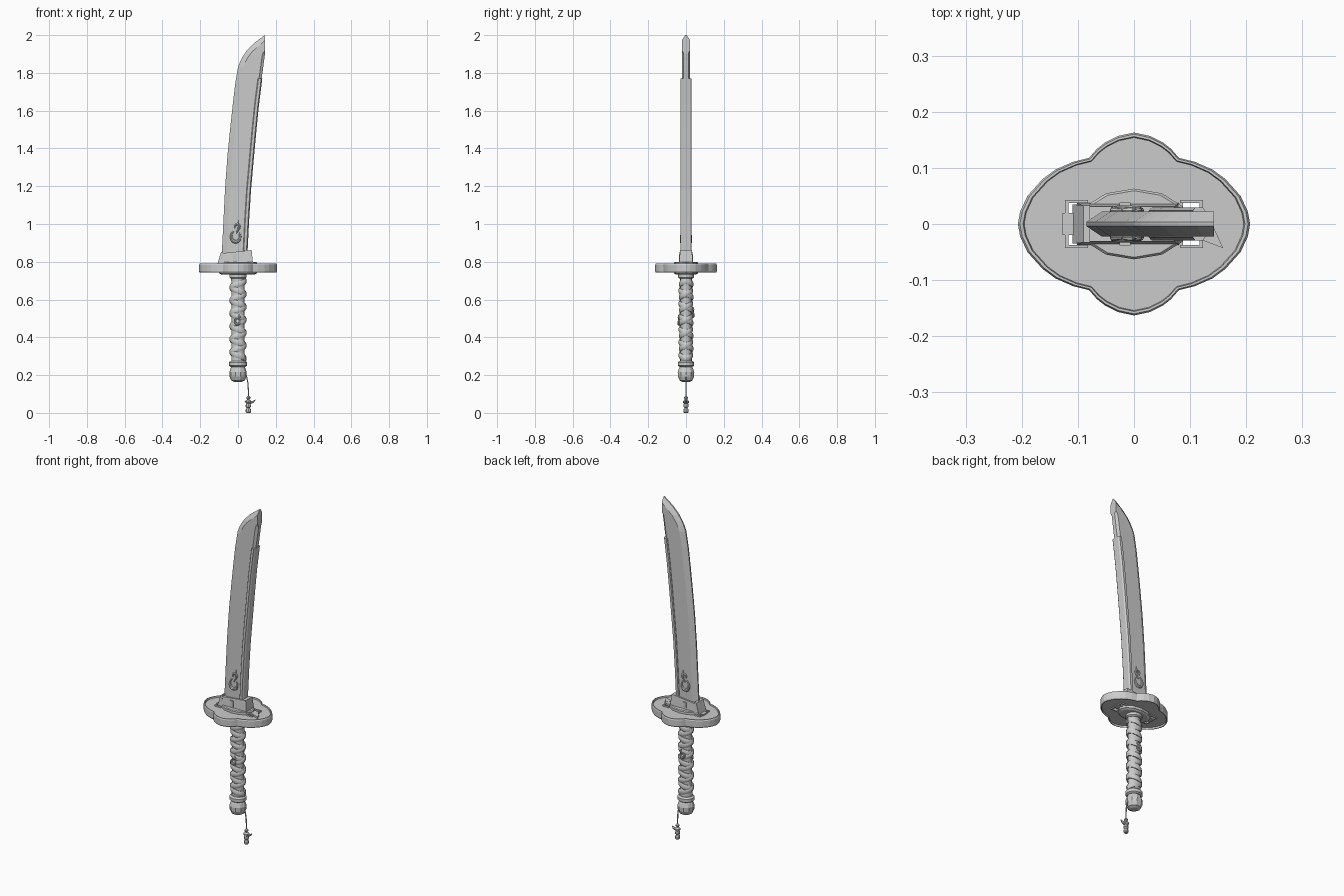
import bpy, bmesh, math
from mathutils import Vector
from math import sin, cos, pi

if "Cube" in bpy.data.objects:
    bpy.data.objects.remove(bpy.data.objects["Cube"])

steel = bpy.data.materials.new("plain grey")
steel.diffuse_color = (0.6, 0.6, 0.6, 1)
steel.use_nodes = True
steel.node_tree.nodes["Principled BSDF"].inputs["Base Color"].default_value = steel.diffuse_color


def finish(name, bm, smooth=False):
    bmesh.ops.recalc_face_normals(bm, faces=bm.faces)
    me = bpy.data.meshes.new(name)
    bm.to_mesh(me)
    bm.free()
    me.materials.append(steel)
    ob = bpy.data.objects.new(name, me)
    bpy.context.collection.objects.link(ob)
    if smooth:
        bpy.ops.object.select_all(action='DESELECT')
        ob.select_set(True)
        bpy.context.view_layer.objects.active = ob
        bpy.ops.object.shade_smooth_by_angle(angle=math.radians(35))
    return ob


def loft(name, rings, smooth=False):
    bm = bmesh.new()
    rows = [[bm.verts.new(p) for p in r] for r in rings]
    n = len(rows[0])
    for a, b in zip(rows, rows[1:]):
        for i in range(n):
            bm.faces.new((a[i], a[(i + 1) % n], b[(i + 1) % n], b[i]))
    bm.faces.new(rows[0])
    bm.faces.new(rows[-1])
    return finish(name, bm, smooth)


def box(name, x0, x1, y0, y1, z0, z1):
    return loft(name, [[(x0, y0, z), (x1, y0, z), (x1, y1, z), (x0, y1, z)] for z in (z0, z1)])


def lathe(name, prof, n, x=0.0, ry=1.0, smooth=False):
    return loft(name, [[(x + r * cos(2 * pi * i / n), r * ry * sin(2 * pi * i / n), z)
                        for i in range(n)] for r, z in prof], smooth)


def tube(name, pts, radii, n=8):
    # round tube along a path, one radius per point
    rings = []
    pts = [Vector(p) for p in pts]
    for i, p in enumerate(pts):
        t = (pts[min(i + 1, len(pts) - 1)] - pts[max(i - 1, 0)]).normalized()
        u = Vector((0, 1, 0))
        v = t.cross(u).normalized()
        rings.append([p + radii[i] * (u * cos(2 * pi * k / n) + v * sin(2 * pi * k / n)) for k in range(n)])
    return loft(name, rings, True)


# blade: cutting edge and back points, bottom to tip
rows = [(-.085, .79, .046, .79), (-.085, .86, .047, .86), (-.077, 1.02, .055, 1.02),
        (-.069, 1.18, .065, 1.18), (-.056, 1.36, .081, 1.36), (-.042, 1.5, .094, 1.5),
        (-.028, 1.63, .107, 1.63), (-.015, 1.74, .121, 1.745), (0, 1.83, .131, 1.81),
        (.012, 1.862, .135, 1.84), (.026, 1.888, .138, 1.865), (.048, 1.92, .141, 1.885),
        (.08, 1.953, .142, 1.895), (.112, 1.978, .143, 1.90), (.143, 2.0, .143, 1.905)]
rings = []
for ex, ez, sx, sz in rows:
    e, s = Vector((ex, 0, ez)), Vector((sx, 0, sz))
    d = (s - e).normalized()
    a, b = e + d * .027, s - d * .014
    sec = [(e, .004), (a, .022), (b, .022), (s, .012)]
    rings.append([p + Vector((0, -w, 0)) for p, w in sec] + [p + Vector((0, w, 0)) for p, w in sec[::-1]])
loft("blade", rings)

# channel that clads the back of the blade
rings = []
for z in [.86, 1.02, 1.18, 1.36, 1.5, 1.63, 1.77]:
    for r, q in zip(rows[1:], rows[2:]):
        if r[3] <= z <= q[3]:
            x = r[2] + (q[2] - r[2]) * (z - r[3]) / (q[3] - r[3])
            break
    sec = [(-.02, -.024), (-.016, -.029), (-.002, -.029), (.004, -.02)]
    rings.append([(x + a, b, z) for a, b in sec] + [(x + a, -b, z) for a, b in sec[::-1]])
loft("blade_back_cover", rings)

# collar at the foot of the blade
def quad(x0, x1, y, z0, z1):
    return [(x0, -y, z0), (x1, -y, z1), (x1, y, z1), (x0, y, z0)]
loft("blade_collar", [quad(-.102, .08, .037, .785, .785), quad(-.086, .072, .031, .845, .862)])
loft("collar_edge_block", [quad(-.11, -.084, .035, .785, .785), quad(-.09, -.078, .033, .852, .855)])
for s in (-1, 1):
    box("collar_stud", -.026, -.006, s * .035 - .003, s * .035 + .003, .80, .84)

# swirl ornaments on both blade faces
for s in (-1, 1):
    y = s * .024
    n = 14
    arc = [(-.012 + .024 * cos(a), y, .935 + .03 * sin(a)) for a in
           [math.radians(110 + 290 * i / n) for i in range(n + 1)]]
    tube("blade_swirl", arc, [.003 + .006 * sin(pi * i / n) for i in range(n + 1)])
    arc = [(-.004 + .014 * cos(a), y, .985 + .013 * sin(a)) for a in
           [math.radians(-60 + 280 * i / n) for i in range(n + 1)]]
    tube("blade_small_swirl", arc, [.003 + .003 * sin(pi * i / n) for i in range(n + 1)])
    tube("blade_swirl_tail", [(-.01, y, .95), (.004, y, .975), (0, y, 1.0), (.004, y, 1.02)],
         [.003, .006, .005, .002])

# guard: lobed outline with a raised rim
quarter = [(.207, 0), (.203, .022), (.19, .05), (.163, .08), (.14, .097), (.108, .111), (.08, .118),
           (.066, .134), (.052, .145), (.028, .157), (0, .163)]
outline = (quarter + [(-x, y) for x, y in quarter[-2::-1]]
           + [(-x, -y) for x, y in quarter[1:]] + [(x, -y) for x, y in quarter[-2:0:-1]])
prof = [(.945, .752), (.955, .743), (.982, .743), (1, .75), (1, .783), (.982, .79), (.955, .79), (.945, .782)]
guard = loft("guard", [[(x * s, y * s, z) for x, y in outline] for s, z in prof])

# square openings through the guard, each with a frame and a plug
for s in (-1, 1):
    def sbox(name, a, b, *rest):
        return box(name, min(s * a, s * b), max(s * a, s * b), *rest)
    cutter = sbox("opening_cutter", .087, .118, -.037, .037, .7, .85)
    cutter.hide_render = True
    cutter.hide_viewport = True
    cutter.display_type = 'WIRE'
    m = guard.modifiers.new("opening", 'BOOLEAN')
    m.operation, m.object, m.solver = 'DIFFERENCE', cutter, 'EXACT'
    for z0, z1 in ((.778, .79), (.745, .756)):
        sbox("opening_frame_outer", .117, .123, -.043, .043, z0, z1)
        for t in (-1, 1):
            sbox("opening_frame_end", .082, .123, t * .04 - .003, t * .04 + .003, z0, z1)
    sbox("opening_plug", .086, .127, -.02, .02, .748, .791)

# small pointed plate lying on the guard
loft("pointed_plate", [[(.108, -.024, z), (.159, -.043, z), (.142, -.006, z), (.125, .004, z)]
                       for z in (.78, .792)])

# oval washers above and below the guard
lathe("upper_washer", [(.1, .778), (.1, .795), (.094, .8)], 12, 0, .63)
lathe("lower_washer", [(.085, .732), (.1, .738), (.1, .756)], 12, 0, .63)

# handle core, end rings and faceted pommel
lathe("handle_core", [(.036, .24), (.034, .45), (.036, .74)], 16, 0, .86, True)
lathe("handle_top_ring", [(.04, .712), (.046, .718), (.046, .738), (.04, .742)], 16, 0, .9)
lathe("handle_bottom_ring", [(.038, .244), (.047, .25), (.047, .268), (.038, .276)], 16, 0, .92)
lathe("pommel", [(.02, .164), (.036, .172), (.045, .192), (.046, .216), (.038, .238), (.03, .25)], 10)

# crossed ribbon wrapping, one helix each way
turns, steps = 6, 20
for hand in (-1, 1):
    rings = []
    for i in range(turns * steps + 1):
        a = 2 * pi * i / steps
        z = .288 + .41 * i / (turns * steps)
        lift = .0015 * hand * cos(a * 2)
        sec = [(.031, -.016), (.039 + lift, -.016), (.044 + lift, -.007),
               (.044 + lift, .007), (.039 + lift, .016), (.031, .016)]
        rings.append([(r * cos(hand * a), .86 * r * sin(hand * a), z + h) for r, h in sec])
    loft("handle_wrap", rings, True)

# little curl ornaments on the front and back of the handle
for s, zc in ((-1, .485), (1, .525)):
    n = 10
    arc = [(-.003 + .013 * cos(a), s * .038, zc + .016 * sin(a)) for a in
           [math.radians(100 + 300 * i / n) for i in range(n + 1)]]
    tube("handle_curl", arc, [.003 + .004 * sin(pi * i / n) for i in range(n + 1)])
    tube("handle_curl_tail", [(-.003, s * .038, zc + .01), (.01, s * .038, zc + .022),
                              (.004, s * .038, zc + .036)], [.003, .006, .002])

# hanging cord and charm
cx = .055
tube("charm_cord", [(.035, 0, .215), (.046, 0, .19), (.052, 0, .16), (cx, 0, .12), (cx, 0, .07)], [.0035] * 5, 6)
lathe("charm_top_bead", [(.004, .09), (.01, .084), (.01, .076), (.005, .07)], 8, cx)
lathe("charm_bell", [(.006, .07), (.016, .063), (.016, .054), (.009, .048)], 8, cx)
lathe("charm_middle", [(.009, .05), (.014, .043), (.014, .032), (.008, .026)], 8, cx)
lathe("charm_foot", [(.01, 0), (.014, .005), (.014, .018), (.008, .026)], 8, cx)
tube("charm_leaf", [(cx, 0, .05), (.072, 0, .055), (.082, 0, .06), (.092, 0, .069)], [.004, .007, .006, .001], 6)
tube("charm_leaf_small", [(cx, 0, .05), (.044, 0, .056), (.036, 0, .062)], [.004, .004, .001], 6)
